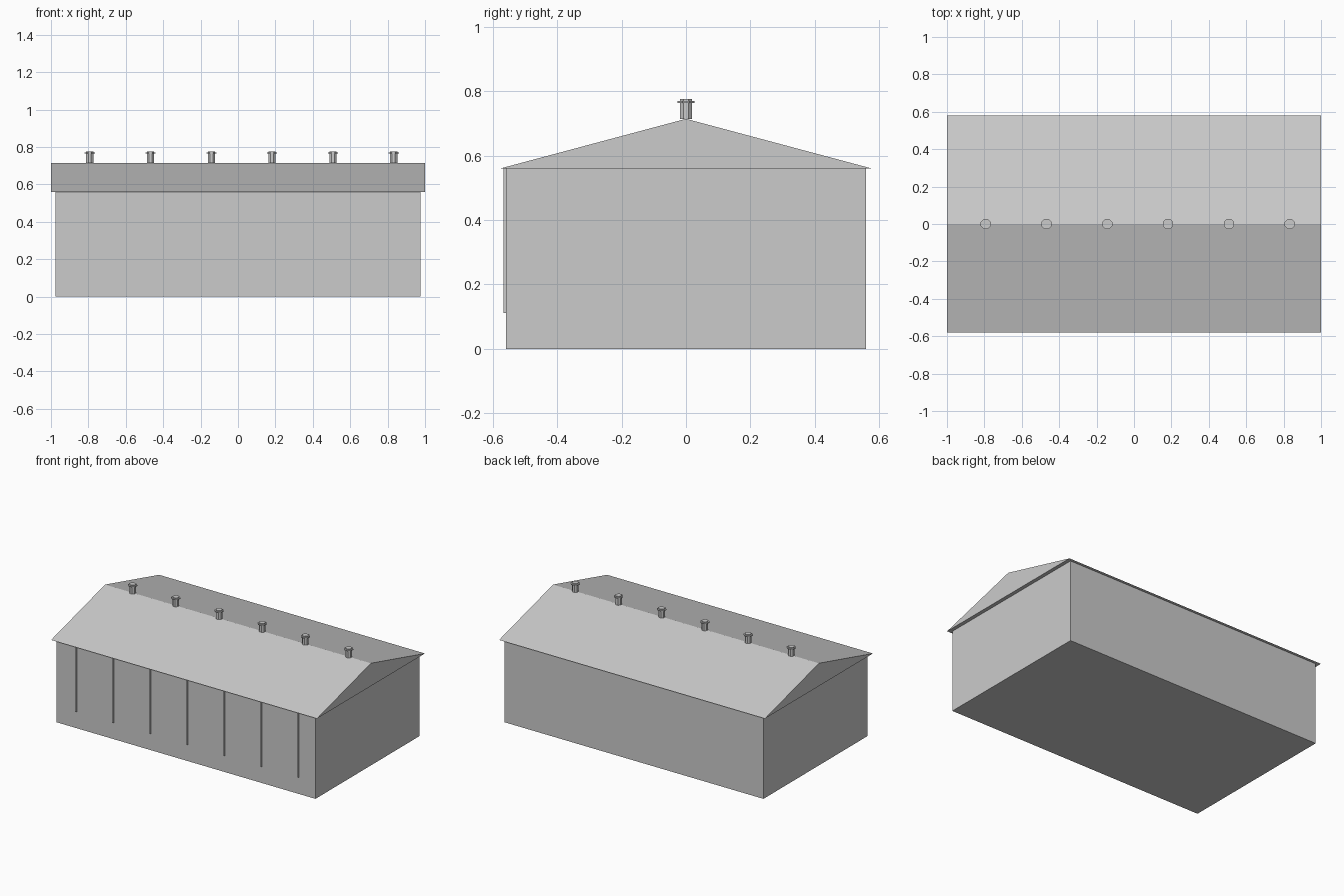
import bpy, bmesh, math

if "Cube" in bpy.data.objects:
    bpy.data.objects.remove(bpy.data.objects["Cube"])

HALF_L, HALF_W, WALL_H = 0.975, 0.56, 0.56
RIDGE_Z, EAVE_Y = 0.715, 0.58


def finish(name, bm):
    bmesh.ops.recalc_face_normals(bm, faces=bm.faces)
    mesh = bpy.data.meshes.new(name)
    bm.to_mesh(mesh)
    bm.free()
    obj = bpy.data.objects.new(name, mesh)
    bpy.context.collection.objects.link(obj)
    return obj


def box(name, x0, x1, y0, y1, z0, z1):
    bm = bmesh.new()
    bmesh.ops.create_cube(bm, size=1)
    for v in bm.verts:
        v.co = (x1 if v.co.x > 0 else x0,
                y1 if v.co.y > 0 else y0,
                z1 if v.co.z > 0 else z0)
    return finish(name, bm)


def octagon_drum(name, x, half_width, z0, z1):
    # flat sides face the axes
    bpy.ops.mesh.primitive_cylinder_add(
        vertices=8, radius=half_width / math.cos(math.pi / 8), depth=z1 - z0,
        location=(x, 0, (z0 + z1) / 2), rotation=(0, 0, math.pi / 8))
    bpy.context.object.name = name


# Hall walls
box("walls", -HALF_L, HALF_L, -HALF_W, HALF_W, 0, WALL_H)

# Gabled roof: triangular profile extruded along x
bm = bmesh.new()
profile = [bm.verts.new((-1, y, z)) for y, z in
           ((-EAVE_Y, WALL_H), (EAVE_Y, WALL_H), (0, RIDGE_Z))]
end = bm.faces.new(profile)
result = bmesh.ops.extrude_face_region(bm, geom=[end], use_keep_orig=True)
moved = [g for g in result["geom"] if isinstance(g, bmesh.types.BMVert)]
bmesh.ops.translate(bm, verts=moved, vec=(2, 0, 0))
finish("gable_roof", bm)

# Thin downpipes / battens along the front wall
for i in range(7):
    x = -HALF_L + (i + 0.5) * 2 * HALF_L / 7 + 0.012
    box(f"front_batten_{i + 1}", x - 0.004, x + 0.004,
        -HALF_W - 0.007, -HALF_W + 0.002, 0.112, WALL_H)

# Ridge vents: stack with a wider rim near the top
for i in range(6):
    x = -HALF_L + (i + 0.5) * 2 * HALF_L / 6 + 0.02
    octagon_drum(f"vent_stack_{i + 1}", x, 0.019, RIDGE_Z, 0.776)
    octagon_drum(f"vent_rim_{i + 1}", x, 0.027, 0.764, 0.770)
